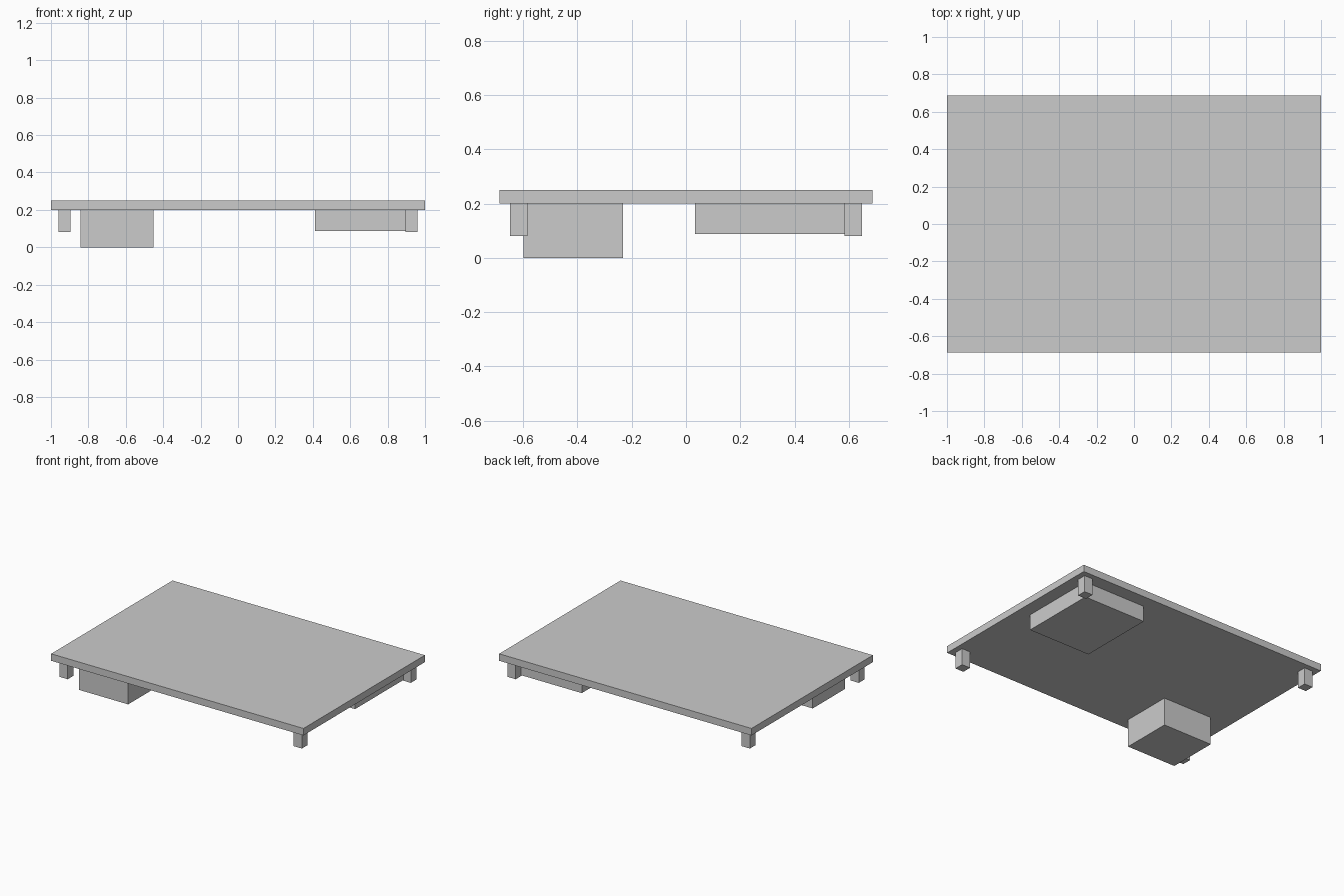
import bpy

# Remove the default object
cube = bpy.data.objects.get("Cube")
if cube:
    bpy.data.objects.remove(cube, do_unlink=True)

# Single plain grey
GREY = (0.6, 0.6, 0.6, 1)
grey = bpy.data.materials.new("plain_grey")
grey.use_nodes = True
grey.diffuse_color = GREY
grey.node_tree.nodes["Principled BSDF"].inputs["Base Color"].default_value = GREY


def box(name, x, y, z):
    """Box spanning the given (low, high) range on each axis."""
    spans = (x, y, z)
    bpy.ops.mesh.primitive_cube_add(size=1, location=[(a + b) / 2 for a, b in spans])
    ob = bpy.context.object
    ob.name = name
    ob.scale = [b - a for a, b in spans]
    bpy.ops.object.transform_apply(location=False, rotation=False, scale=True)
    ob.data.materials.append(grey)
    return ob


PLATE_BOTTOM, PLATE_TOP = 0.2, 0.25

# Flat top plate
box("top_plate", (-1, 1), (-0.687, 0.687), (PLATE_BOTTOM, PLATE_TOP))

# Blocks hanging under the plate
box("tall_block", (-0.842, -0.452), (-0.598, -0.232), (0, PLATE_BOTTOM))
box("flat_block", (0.413, 0.905), (0.033, 0.59), (0.088, PLATE_BOTTOM))

# Four square corner legs
for side, sx in (("left", 1), ("right", -1)):
    for end, sy in (("front", -1), ("back", 1)):
        box(f"{end}_{side}_leg",
            sorted((sx * 0.895, sx * 0.961)),
            sorted((sy * 0.583, sy * 0.649)),
            (0.081, PLATE_BOTTOM))
